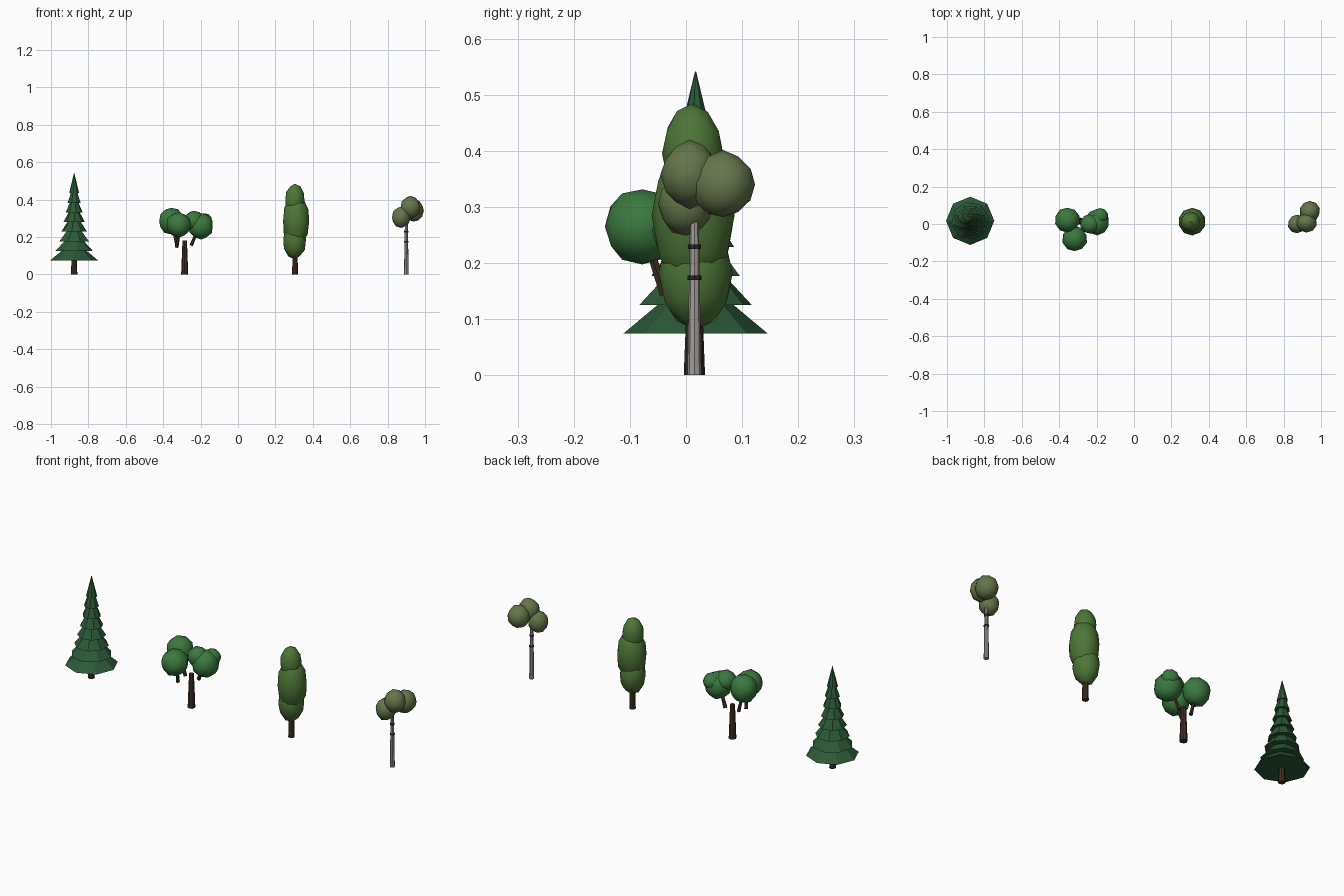
import bpy, bmesh, math, random
from mathutils import Vector, Matrix

if "Cube" in bpy.data.objects:
    bpy.data.objects.remove(bpy.data.objects["Cube"])

random.seed(4)


def material(name, rgb):
    m = bpy.data.materials.new(name)
    m.diffuse_color = (*rgb, 1)
    m.use_nodes = True
    m.node_tree.nodes["Principled BSDF"].inputs["Base Color"].default_value = m.diffuse_color
    return m


BARK = material("bark", (0.055, 0.03, 0.018))
PALE = material("pale_bark", (0.35, 0.33, 0.31))
DARK = material("dark_band", (0.025, 0.02, 0.02))
FIR = material("fir_green", (0.025, 0.10, 0.038))
LEAF = material("leaf_green", (0.045, 0.19, 0.05))
TALL = material("tall_green", (0.075, 0.18, 0.038))
OLIVE = material("olive_green", (0.13, 0.18, 0.07))


def finish(name, bm, mat, smooth=None):
    me = bpy.data.meshes.new(name)
    bm.to_mesh(me)
    bm.free()
    me.materials.append(mat)
    ob = bpy.data.objects.new(name, me)
    bpy.context.collection.objects.link(ob)
    if smooth:
        bpy.ops.object.select_all(action='DESELECT')
        ob.select_set(True)
        bpy.context.view_layer.objects.active = ob
        bpy.ops.object.shade_smooth_by_angle(angle=math.radians(smooth))
    return ob


def limb(name, a, b, r1, r2, mat, sides=8):
    """Tapered closed tube from a to b."""
    a, b = Vector(a), Vector(b)
    d = b - a
    rot = d.to_track_quat('Z', 'Y').to_matrix().to_4x4()
    bm = bmesh.new()
    bmesh.ops.create_cone(bm, cap_ends=True, segments=sides, radius1=r1, radius2=r2,
                          depth=d.length, matrix=Matrix.Translation((a + b) / 2) @ rot)
    return finish(name, bm, mat, 30)


def blob(name, centre, radii, mat, jitter=0.04):
    """Slightly lumpy leaf ball."""
    bm = bmesh.new()
    bmesh.ops.create_icosphere(bm, subdivisions=2, radius=1)
    for v in bm.verts:
        k = 1 + random.uniform(-jitter, jitter)
        v.co = Vector(c + r * k * p for c, r, p in zip(centre, radii, v.co))
    return finish(name, bm, mat, 35)


Y = 0.015

# Fir: trunk and stacked cones
FX = -0.876
limb("fir_trunk", (FX, Y, 0), (FX, Y, 0.15), 0.017, 0.012, BARK)
radii = [0.129, 0.102, 0.085, 0.07, 0.057, 0.046, 0.037, 0.027]
for i, r in enumerate(radii):
    z = 0.074 + 0.0515 * i
    h = 0.107
    bm = bmesh.new()
    bmesh.ops.create_cone(bm, cap_ends=True, segments=8, radius1=r, radius2=0.001, depth=h,
                          matrix=Matrix.Translation((FX, Y + 0.002, z + h / 2))
                          @ Matrix.Rotation(0.2 * i, 4, 'Z'))
    finish(f"fir_tier_{i + 1}", bm, FIR)

# Broad tree: short trunk, loose branches, leaf balls
BX = -0.285
limb("broad_trunk", (BX, Y, 0), (BX, Y, 0.18), 0.019, 0.012, BARK)
for i, (a, b) in enumerate([((-0.328, -0.038, 0.145), (-0.312, -0.07, 0.24)),
                            ((-0.325, 0.02, 0.155), (-0.35, 0.02, 0.26)),
                            ((-0.25, 0.025, 0.155), (-0.215, 0.015, 0.24))]):
    limb(f"broad_branch_{i + 1}", a, b, 0.010, 0.007, BARK, 6)
for i, (c, r) in enumerate([((-0.357, 0.022, 0.285), (0.067, 0.067, 0.072)),
                            ((-0.317, -0.078, 0.265), (0.067, 0.069, 0.067)),
                            ((-0.197, 0.010, 0.258), (0.067, 0.07, 0.072)),
                            ((-0.235, 0.000, 0.288), (0.052, 0.052, 0.052)),
                            ((-0.182, 0.042, 0.285), (0.043, 0.043, 0.043))]):
    blob(f"broad_leaves_{i + 1}", c, r, LEAF)

# Tall tree: trunk and stacked ellipsoids
TX = 0.305
limb("tall_trunk", (TX, Y, 0), (TX, Y, 0.16), 0.016, 0.012, BARK)
for i, (c, r) in enumerate([((0.303, 0.017, 0.182), (0.064, 0.066, 0.1)),
                            ((0.311, 0.013, 0.285), (0.073, 0.074, 0.138)),
                            ((0.304, 0.012, 0.395), (0.054, 0.054, 0.088))]):
    blob(f"tall_leaves_{i + 1}", c, r, TALL, 0.02)

# Slim tree: pale banded trunk and small crown
SX = 0.9
limb("slim_trunk", (SX, Y, 0), (SX, Y, 0.30), 0.0125, 0.0075, PALE)
for i, z in enumerate([0.174, 0.229, 0.28]):
    limb(f"slim_band_{i + 1}", (SX, Y, z - 0.004), (SX, Y, z + 0.004), 0.0125 - 0.001 * i,
         0.0125 - 0.001 * i, DARK)
for i, (c, r) in enumerate([((0.940, 0.066, 0.34), (0.054, 0.056, 0.06)),
                            ((0.922, 0.006, 0.358), (0.054, 0.05, 0.06)),
                            ((0.872, 0.000, 0.305), (0.049, 0.049, 0.057))]):
    blob(f"slim_leaves_{i + 1}", c, r, OLIVE)
